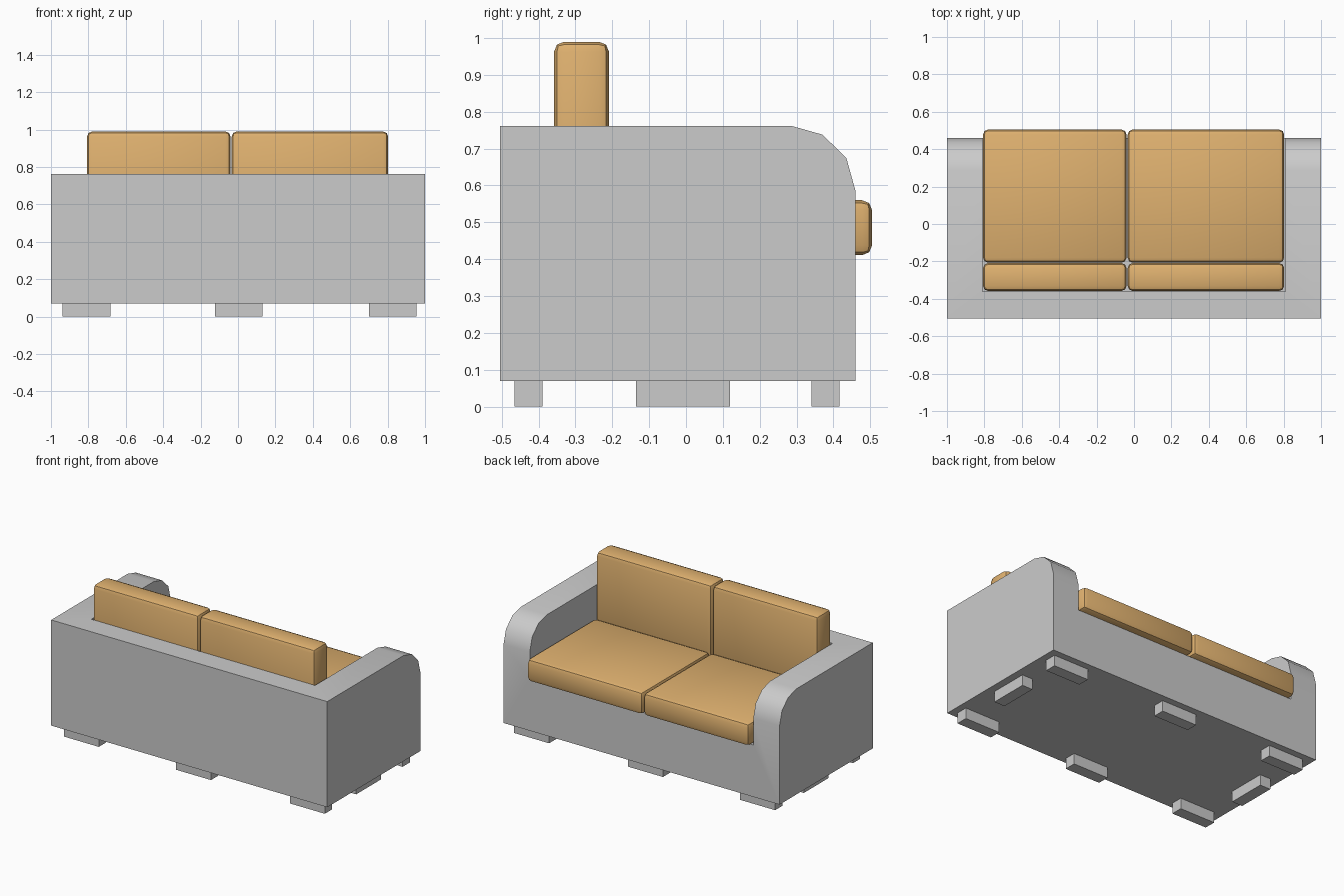
import bpy, bmesh, math

if "Cube" in bpy.data.objects:
    bpy.data.objects.remove(bpy.data.objects["Cube"])

fabric = bpy.data.materials.new("tan_fabric")
fabric.diffuse_color = (0.74, 0.44, 0.16, 1)
fabric.use_nodes = True
fabric.node_tree.nodes["Principled BSDF"].inputs["Base Color"].default_value = fabric.diffuse_color


def make_object(name, bm, mat=None):
    bmesh.ops.recalc_face_normals(bm, faces=bm.faces)
    mesh = bpy.data.meshes.new(name)
    bm.to_mesh(mesh)
    bm.free()
    obj = bpy.data.objects.new(name, mesh)
    bpy.context.collection.objects.link(obj)
    if mat:
        mesh.materials.append(mat)
    return obj


def box(name, x, y, z, bevel=0, mat=None):
    """Box from (min, max) ranges, with optional rounded edges."""
    bm = bmesh.new()
    bmesh.ops.create_cube(bm, size=1)
    for v in bm.verts:
        v.co = [r[0] if c < 0 else r[1] for c, r in zip(v.co, (x, y, z))]
    if bevel:
        bmesh.ops.bevel(bm, geom=bm.edges[:], offset=bevel, segments=2,
                        profile=0.5, affect='EDGES')
    return make_object(name, bm, mat)


def smooth(obj, degrees):
    bpy.ops.object.select_all(action='DESELECT')
    obj.select_set(True)
    bpy.context.view_layer.objects.active = obj
    bpy.ops.object.shade_smooth_by_angle(angle=math.radians(degrees))


# Sofa frame: arm profile extruded across the width
profile = [(-0.505, 0.07), (0.46, 0.07), (0.46, 0.585), (0.435, 0.675),
           (0.37, 0.738), (0.285, 0.762), (-0.505, 0.762)]
bm = bmesh.new()
face = bm.faces.new([bm.verts.new((-1, y, z)) for y, z in profile])
ext = bmesh.ops.extrude_face_region(bm, geom=[face])
for v in ext["geom"]:
    if isinstance(v, bmesh.types.BMVert):
        v.co.x = 1
frame = make_object("sofa_frame", bm)

# Seat well cut out between arms and back
cutter = box("seat_well_cutter", (-0.81, 0.81), (-0.36, 0.8), (0.41, 1.2))
cut = frame.modifiers.new("seat_well", 'BOOLEAN')
cut.operation = 'DIFFERENCE'
cut.solver = 'EXACT'
cut.object = cutter
bpy.context.view_layer.objects.active = frame
bpy.ops.object.modifier_apply(modifier=cut.name)
bpy.data.objects.remove(cutter)
smooth(frame, 35)

# Seat and back cushions
for side, x in (("left", (-0.807, -0.04)), ("right", (-0.034, 0.803))):
    smooth(box(f"seat_cushion_{side}", x, (-0.207, 0.505), (0.411, 0.56), 0.027, fabric), 30)
    smooth(box(f"back_cushion_{side}", x, (-0.358, -0.209), (0.411, 0.99), 0.027, fabric), 30)

# Feet: three along front and back, one under each arm
for row, y in (("front", 0.378), ("back", -0.427)):
    for place, x in (("left", -0.81), ("middle", 0.003), ("right", 0.828)):
        box(f"{row}_foot_{place}", (x - 0.127, x + 0.127), (y - 0.038, y + 0.038), (0, 0.072))
for place, x in (("left", -0.9), ("right", 0.913)):
    box(f"side_foot_{place}", (x - 0.038, x + 0.038), (-0.135, 0.12), (0, 0.072))
